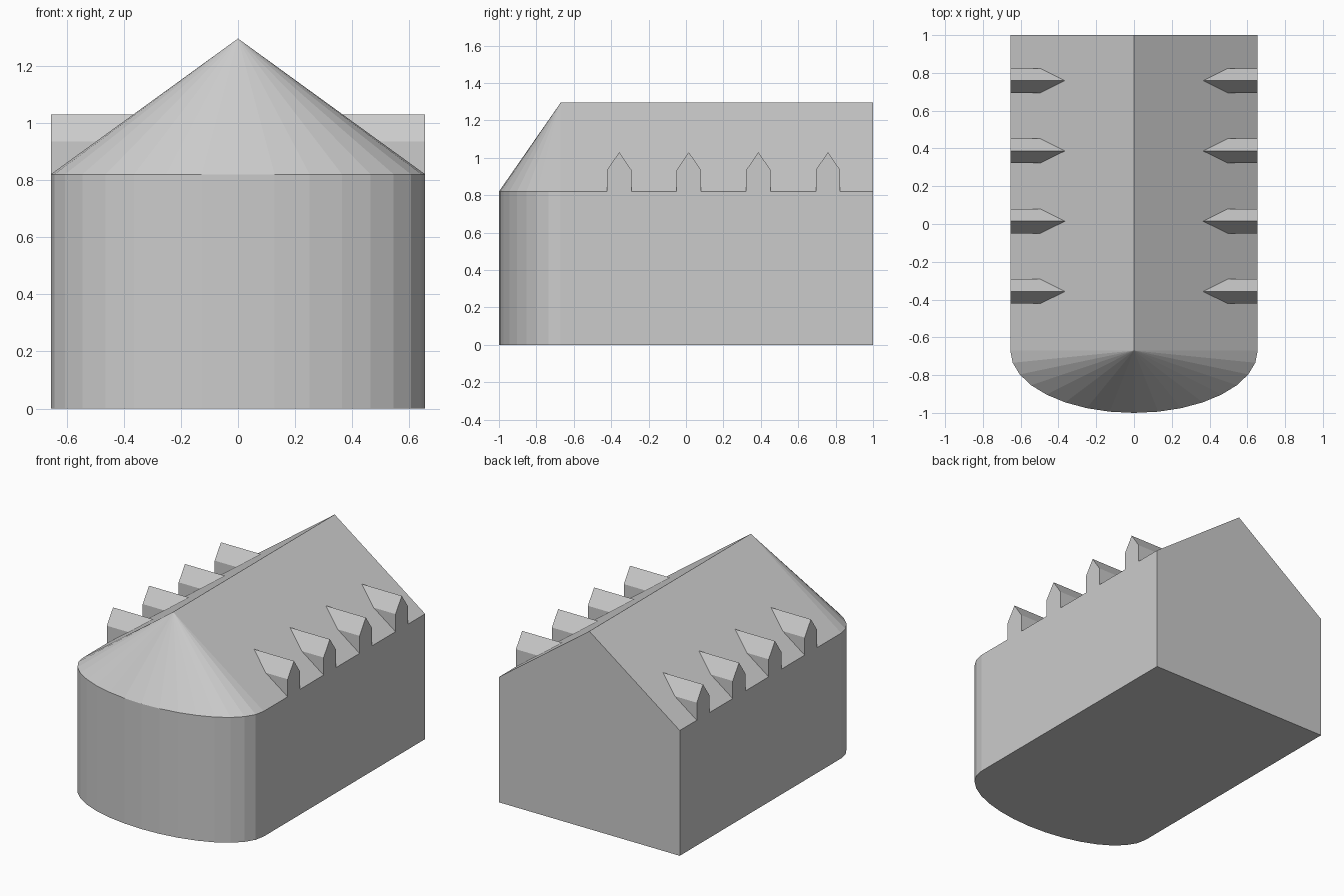
import bpy
import bmesh
from math import sin, cos, pi

if "Cube" in bpy.data.objects:
    bpy.data.objects.remove(bpy.data.objects["Cube"], do_unlink=True)

# Main dimensions
HALF_W, BACK, APSE_Y, APSE_DEPTH = 0.655, 1.0, -0.67, 0.33
EAVE, RIDGE = 0.82, 1.295
SEGMENTS = 16

stone = bpy.data.materials.new("plain_grey")
stone.use_nodes = True
GREY = (0.6, 0.6, 0.6, 1)
stone.diffuse_color = GREY
stone.node_tree.nodes["Principled BSDF"].inputs["Base Color"].default_value = GREY


def make_object(name, faces):
    """Build a flat-shaded object from faces given as lists of points."""
    bm = bmesh.new()
    for face in faces:
        bm.faces.new([bm.verts.new(p) for p in face])
    bmesh.ops.remove_doubles(bm, verts=bm.verts, dist=0.0001)
    bmesh.ops.recalc_face_normals(bm, faces=bm.faces)
    mesh = bpy.data.meshes.new(name)
    bm.to_mesh(mesh)
    bm.free()
    mesh.materials.append(stone)
    obj = bpy.data.objects.new(name, mesh)
    bpy.context.collection.objects.link(obj)
    return obj


def roof_x(z):
    """Distance from the centre line at which the roof slope reaches z."""
    return HALF_W * (RIDGE - z) / (RIDGE - EAVE)


# Floor outline: straight back and sides, elliptical front
apse = [(-HALF_W * cos(pi * i / SEGMENTS),
         APSE_Y - APSE_DEPTH * sin(pi * i / SEGMENTS)) for i in range(SEGMENTS + 1)]
outline = apse + [(HALF_W, BACK), (-HALF_W, BACK)]
ridge_front, ridge_back = (0, APSE_Y, RIDGE), (0, BACK, RIDGE)

# Building: floor, walls, back gable, roof slopes and half cone over the apse
shell = [[(x, y, 0) for x, y in outline]]
for (ax, ay), (bx, by) in zip(outline, outline[1:] + outline[:1]):
    wall = [(ax, ay, 0), (bx, by, 0), (bx, by, EAVE), (ax, ay, EAVE)]
    if ay == by == BACK:
        wall.insert(3, ridge_back)
    shell.append(wall)
for side in (-1, 1):
    x = side * HALF_W
    shell.append([(x, APSE_Y, EAVE), (x, BACK, EAVE), ridge_back, ridge_front])
for (ax, ay), (bx, by) in zip(apse, apse[1:]):
    shell.append([(ax, ay, EAVE), (bx, by, EAVE), ridge_front])
make_object("building", shell)

# Dormers: gabled fronts flush with the side walls, dying into the roof
HALF_D, CHEEK, PEAK = 0.065, 0.935, 1.03


def make_dormer(name, side, y):
    def at(x, dy, z):
        return (side * x, y + dy, z)
    peak, tail = at(HALF_W, 0, PEAK), at(roof_x(PEAK), 0, PEAK)
    feet, tops, ends = ([at(x, d, z) for d in (-HALF_D, HALF_D)] for x, z in
                        ((HALF_W, EAVE), (HALF_W, CHEEK), (roof_x(CHEEK), CHEEK)))
    faces = [[feet[0], feet[1], tops[1], peak, tops[0]],
             [feet[0], feet[1], ends[1], tail, ends[0]]]
    for foot, top, end in zip(feet, tops, ends):
        faces += [[foot, top, end], [top, peak, tail, end]]
    make_object(name, faces)


for side, label in ((1, "left"), (-1, "right")):
    for i in range(4):
        make_dormer(f"dormer_{label}_{i + 1}", side, -0.357 + 0.372 * i)
